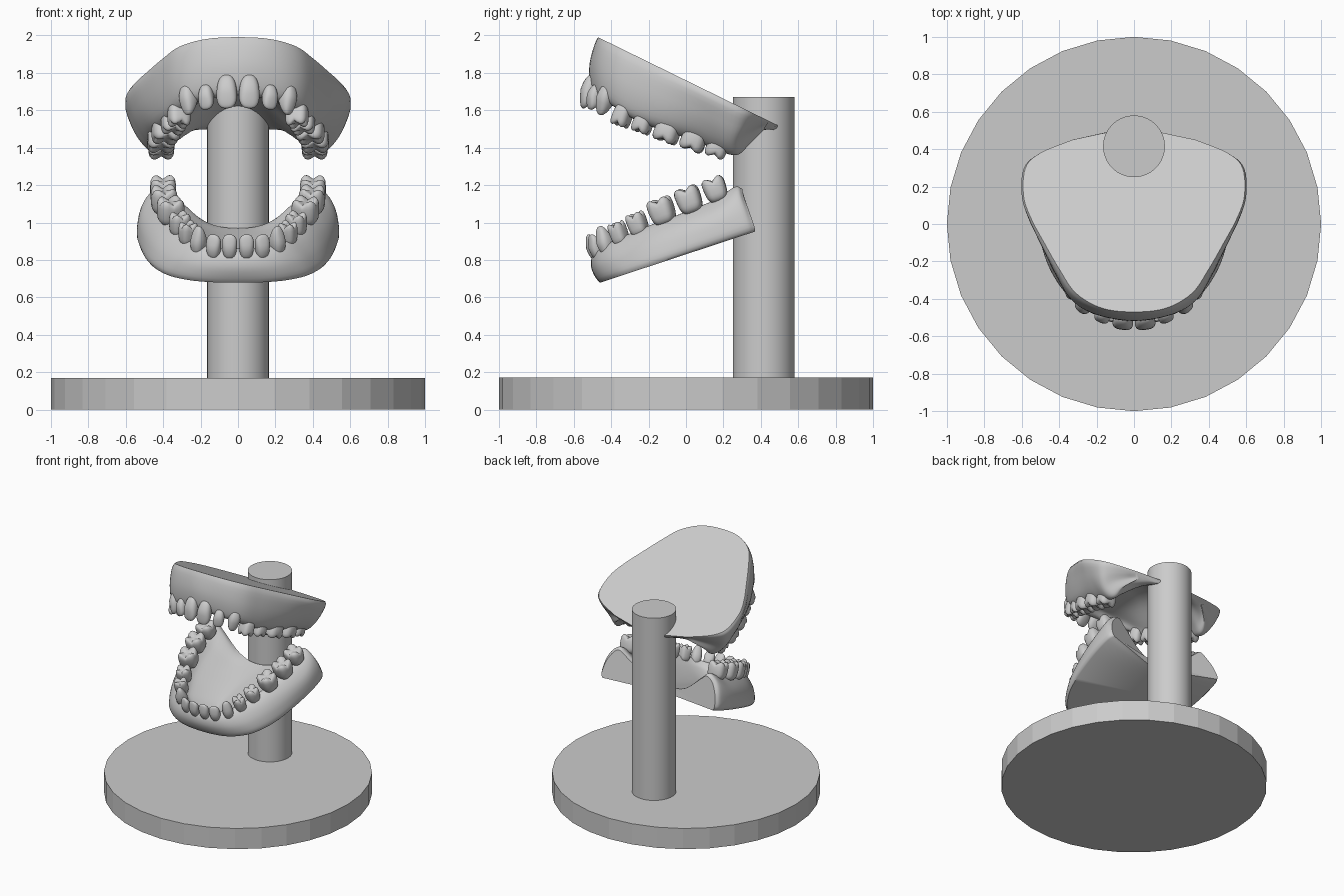
import bpy, bmesh
from math import atan2, copysign, radians
from mathutils import Matrix, Vector

if "Cube" in bpy.data.objects:
    bpy.data.objects.remove(bpy.data.objects["Cube"], do_unlink=True)

grey = bpy.data.materials.new("plaster_grey")
grey.use_nodes = True
grey.diffuse_color = (0.6, 0.6, 0.6, 1)
grey.node_tree.nodes["Principled BSDF"].inputs["Base Color"].default_value = (0.6, 0.6, 0.6, 1)


def smooth(obj, angle):
    bpy.ops.object.select_all(action="DESELECT")
    obj.select_set(True)
    bpy.context.view_layer.objects.active = obj
    bpy.ops.object.shade_smooth_by_angle(angle=radians(angle))


def finish(name, bm, angle, merge):
    """Turn a half model into a smooth object mirrored over x."""
    bmesh.ops.recalc_face_normals(bm, faces=bm.faces)
    mesh = bpy.data.meshes.new(name)
    bm.to_mesh(mesh)
    bm.free()
    mesh.materials.append(grey)
    obj = bpy.data.objects.new(name, mesh)
    bpy.context.collection.objects.link(obj)
    smooth(obj, angle)
    mirror = obj.modifiers.new("mirror", "MIRROR")
    mirror.use_mirror_merge = merge


def cylinder(name, sides, radius, y, bottom, top):
    bpy.ops.mesh.primitive_cylinder_add(vertices=sides, radius=radius, depth=top - bottom,
                                        location=(0, y, (top + bottom) / 2))
    obj = bpy.context.object
    obj.name = name
    obj.data.materials.append(grey)
    return obj


def flip(p):
    return Vector((-p.x, p.y, p.z))


def spline(pts, before, after, n=5):
    """Smooth curve through the points, with a guide point at each end."""
    p = [before, *pts, after]
    out = []
    for a, b, c, d in zip(p, p[1:], p[2:], p[3:]):
        for k in range(n):
            t = k / n
            out.append(b + (c - a) * (t / 2) + (a * 2 - b * 5 + c * 4 - d) * (t * t / 2)
                       + (b * 3 - a - c * 3 + d) * (t ** 3 / 2))
    return out + [pts[-1]]


def jaw(name, stations, plane, vault, tip):
    """Gum block: flat base, outer wall, ridge under the teeth, inner vault."""
    sections = []
    for rx, ry, cx, cy, cz, w, my in stations:
        inward = Vector((-cx, my - cy, 0)).normalized()
        lift = Vector((0, 0, -tip * w * 0.7))
        base_mid = Vector((0, my, plane(my)))
        rim = Vector((rx, ry, plane(ry)))
        ridge = Vector((cx, cy, cz))
        outer = ridge - inward * w + lift
        inner = ridge + inward * w + lift
        wall = rim.lerp(outer, 0.5) - inward * 0.025
        mid = Vector((0, my, vault(my)))
        side = inner.lerp(mid, 0.5)
        side.z = inner.z + (mid.z - inner.z) * 0.8
        curve = spline([rim, wall, outer, ridge, inner, side, mid],
                       rim.lerp(base_mid, 0.3), flip(side))
        sections.append([base_mid] + curve)
    columns = [spline(c, flip(c[1]), c[-1] * 2 - c[-2]) for c in zip(*sections)]
    bm = bmesh.new()
    grid = [[bm.verts.new(p) for p in c] for c in columns]
    for a, b in zip(grid, grid[1:]):
        for i in range(len(a) - 1):
            bm.faces.new((a[i], a[i + 1], b[i + 1], b[i]))
    bm.faces.new([c[-1] for c in grid])
    finish(name, bm, 50, True)


def teeth(name, rows, tip, tilt):
    """One side's row: two incisors, a canine, then cusped back teeth."""
    bm = bmesh.new()
    for i, (x, y, z, width, depth, height) in enumerate(rows):
        after = rows[min(i + 1, len(rows) - 1)]
        before = rows[i - 1] if i else (-x, y)
        turn = atan2(after[1] - before[1], after[0] - before[0])
        place = (Matrix.Translation((x, y, z)) @ Matrix.Rotation(radians(tilt), 4, "X")
                 @ Matrix.Rotation(turn, 4, "Z")
                 @ Matrix.Diagonal((width / 2, depth / 2, tip * height / 2, 1)))
        made = bmesh.ops.create_uvsphere(bm, u_segments=24, v_segments=16, radius=1)
        for v in made["verts"]:
            power = 0.65 if i > 2 else 0.8
            px, py, pz = (copysign(abs(c) ** power, c) for c in v.co)
            t = max(0, pz)
            if i > 2:
                pz -= 0.4 * t * (1 - min(1, 3 * abs(px * py)))
                px *= 0.95 + 0.08 * pz
            else:
                px *= 0.9 + 0.12 * pz - (0.3 * t if i == 2 else 0)
                py *= 1 - 0.5 * t
            v.co = place @ Vector((px, py, pz))
    finish(name, bm, 60, False)


# Stand
cylinder("base", 32, 1, 0, 0, 0.17)
smooth(cylinder("post", 64, 0.165, 0.415, 0.17, 1.67), 30)


# Flat planes of the two gum blocks
def upper_plane(y):
    return 1.76 - 0.49 * y


def lower_plane(y):
    return 0.83 + 0.33 * y


# Gums: rim x, y; ridge x, y, z; ridge half width; midline y
jaw("upper_gum", [
    (0, -.47, 0, -.46, 1.68, .05, -.3),
    (.17, -.45, .16, -.44, 1.66, .05, -.25),
    (.31, -.37, .26, -.38, 1.62, .06, -.2),
    (.40, -.24, .33, -.27, 1.55, .06, -.1),
    (.48, -.10, .38, -.12, 1.49, .07, 0),
    (.55, .03, .41, .04, 1.44, .08, .12),
    (.59, .15, .42, .16, 1.39, .08, .25),
    (.58, .30, .43, .27, 1.36, .08, .38),
    (.50, .38, .41, .34, 1.42, .06, .47),
    (.33, .45, .31, .42, 1.50, .02, .52)],
    upper_plane, lambda y: min(1.71, upper_plane(y) - 0.015), -1)
jaw("lower_gum", [
    (0, -.46, 0, -.45, .86, .05, -.3),
    (.2, -.44, .13, -.44, .87, .05, -.25),
    (.34, -.37, .22, -.39, .90, .05, -.2),
    (.42, -.27, .28, -.30, .94, .06, -.12),
    (.47, -.15, .34, -.18, .99, .07, -.03),
    (.50, 0, .385, -.02, 1.05, .08, .06),
    (.52, .18, .41, .15, 1.12, .09, .15),
    (.52, .32, .41, .26, 1.19, .08, .2),
    (.50, .37, .40, .30, 1.18, .06, .24)],
    lower_plane, lambda y: lower_plane(y) + 0.06, 1)

# Teeth: centre x, y, z; width, depth, height
teeth("upper_teeth", [
    (.06, -.52, 1.70, .12, .09, .19),
    (.17, -.49, 1.67, .09, .08, .14),
    (.265, -.43, 1.66, .10, .10, .18),
    (.315, -.34, 1.57, .10, .12, .14),
    (.345, -.23, 1.53, .105, .13, .13),
    (.385, -.10, 1.485, .14, .15, .14),
    (.41, .04, 1.44, .14, .15, .14),
    (.41, .165, 1.40, .12, .14, .13)], -1, -20)
teeth("lower_teeth", [
    (.045, -.50, .87, .088, .07, .14),
    (.13, -.485, .87, .088, .07, .14),
    (.21, -.435, .90, .09, .09, .17),
    (.265, -.36, .945, .09, .10, .14),
    (.31, -.26, .995, .105, .11, .14),
    (.36, -.13, 1.065, .14, .14, .16),
    (.395, .015, 1.125, .14, .14, .16),
    (.40, .155, 1.18, .13, .14, .15)], 1, 20)
